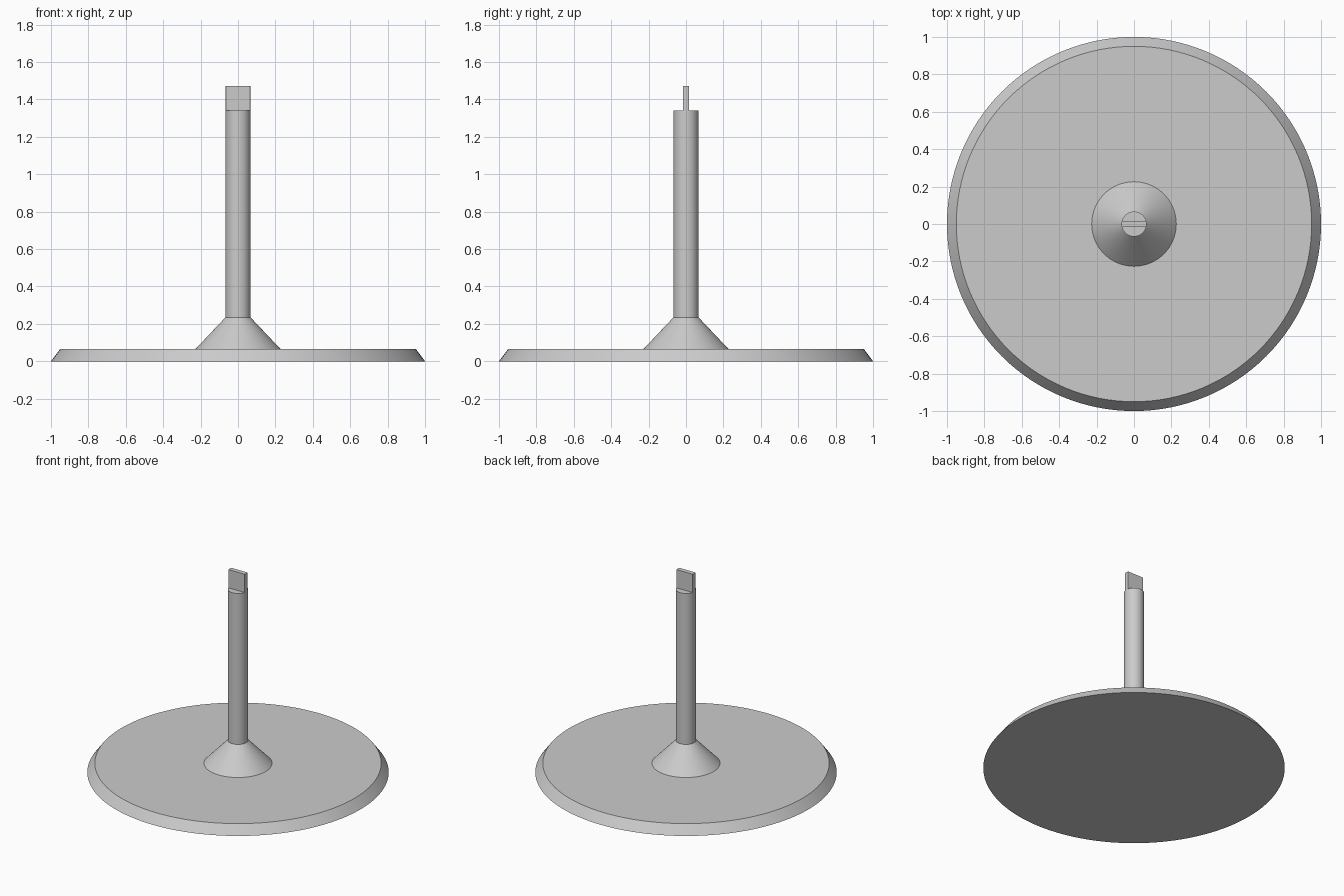
import bpy
import bmesh
import math
from mathutils import Vector

SEGMENTS = 128
POST_R = 0.067

cube = bpy.data.objects.get("Cube")
if cube:
    bpy.data.objects.remove(cube, do_unlink=True)

grey = bpy.data.materials.new("light_grey")
grey.use_nodes = True
grey.diffuse_color = (0.6, 0.6, 0.6, 1)
grey.node_tree.nodes["Principled BSDF"].inputs["Base Color"].default_value = (0.6, 0.6, 0.6, 1)


def finish(name, bm):
    bmesh.ops.recalc_face_normals(bm, faces=bm.faces)
    mesh = bpy.data.meshes.new(name)
    bm.to_mesh(mesh)
    bm.free()
    mesh.materials.append(grey)
    obj = bpy.data.objects.new(name, mesh)
    bpy.context.collection.objects.link(obj)
    bpy.ops.object.select_all(action='DESELECT')
    obj.select_set(True)
    bpy.context.view_layer.objects.active = obj
    bpy.ops.object.shade_smooth_by_angle(angle=math.radians(25))
    return obj


def frustum(bottom_z, top_z, bottom_r, top_r):
    bm = bmesh.new()
    bmesh.ops.create_cone(bm, cap_ends=True, segments=SEGMENTS,
                          radius1=bottom_r, radius2=top_r, depth=top_z - bottom_z)
    bmesh.ops.translate(bm, verts=bm.verts, vec=(0, 0, (bottom_z + top_z) / 2))
    return bm


# Round foot with bevelled rim, flared collar and upright post
finish("base_plate", frustum(0, 0.067, 1.0, 0.95))
finish("collar", frustum(0.067, 0.235, 0.226, POST_R))
finish("post", frustum(0.235, 1.34, POST_R, POST_R))

# Flat tab: the post's round section trimmed on front and back
tab = frustum(1.34, 1.473, POST_R, POST_R)
for side in (-1, 1):
    cut = bmesh.ops.bisect_plane(
        tab, geom=tab.verts[:] + tab.edges[:] + tab.faces[:],
        plane_co=Vector((0, side * 0.017, 0)), plane_no=Vector((0, side, 0)),
        clear_outer=True)
    rim = [e for e in cut["geom_cut"] if isinstance(e, bmesh.types.BMEdge)]
    bmesh.ops.holes_fill(tab, edges=[e for e in tab.edges if e.is_boundary] or rim, sides=0)
finish("top_tab", tab)
